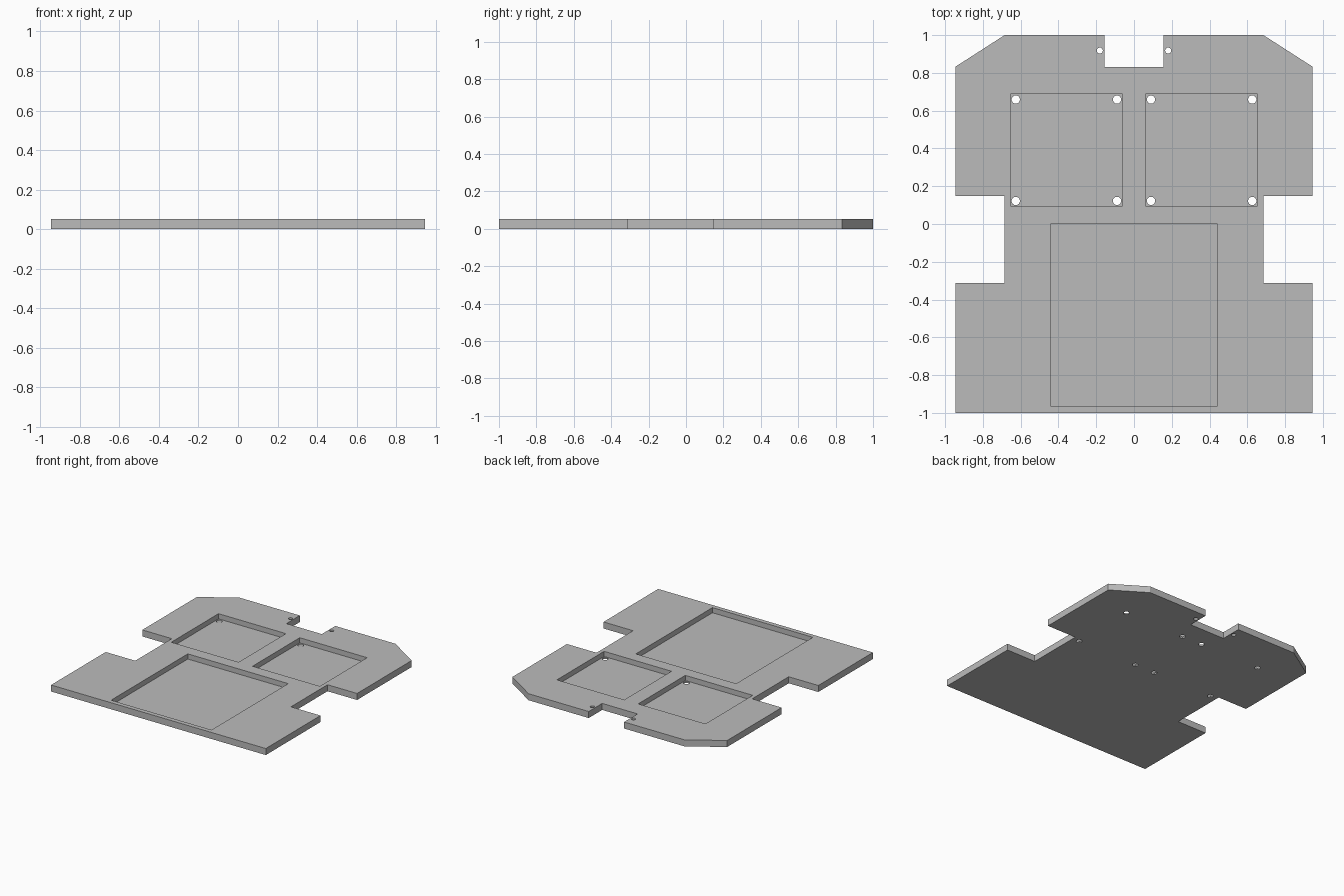
import bpy
import bmesh

T = 0.052        # plate thickness
FLOOR = 0.011    # height of the pocket floors

if "Cube" in bpy.data.objects:
    bpy.data.objects.remove(bpy.data.objects["Cube"], do_unlink=True)

grey = bpy.data.materials.new("plain grey")
grey.use_nodes = True
colour = (0.5, 0.5, 0.5, 1)
grey.diffuse_color = colour
grey.node_tree.nodes["Principled BSDF"].inputs["Base Color"].default_value = colour


def prism(name, outline, z0, z1):
    """Extrude a closed outline from z0 up to z1."""
    bm = bmesh.new()
    face = bm.faces.new([bm.verts.new((x, y, z0)) for x, y in outline])
    top = bmesh.ops.extrude_face_region(bm, geom=[face])["geom"]
    bmesh.ops.translate(bm, vec=(0, 0, z1 - z0),
                        verts=[v for v in top if isinstance(v, bmesh.types.BMVert)])
    bmesh.ops.recalc_face_normals(bm, faces=bm.faces)
    mesh = bpy.data.meshes.new(name)
    bm.to_mesh(mesh)
    bm.free()
    mesh.materials.append(grey)
    obj = bpy.data.objects.new(name, mesh)
    bpy.context.collection.objects.link(obj)
    return obj


def cut(target, cutter):
    """Subtract the cutter from the target and throw it away."""
    cutter.hide_render = True
    mod = target.modifiers.new("cut", "BOOLEAN")
    mod.operation = "DIFFERENCE"
    mod.solver = "EXACT"
    mod.object = cutter
    bpy.context.view_layer.objects.active = target
    bpy.ops.object.modifier_apply(modifier=mod.name)
    bpy.data.objects.remove(cutter, do_unlink=True)


def pocket(x0, x1, y0, y1):
    cut(plate, prism("pocket_cutter", [(x0, y0), (x1, y0), (x1, y1), (x0, y1)], FLOOR, T + 0.1))


def hole(x, y, radius):
    bpy.ops.mesh.primitive_cylinder_add(vertices=24, radius=radius, depth=0.4, location=(x, y, 0))
    cutter = bpy.context.object
    cutter.data.materials.append(grey)
    cut(plate, cutter)


# Base plate: right half of the outline, mirrored to the left
half = [(0.945, -1), (0.945, -0.313), (0.685, -0.313), (0.685, 0.147), (0.945, 0.147),
        (0.945, 0.833), (0.685, 1), (0.156, 1), (0.156, 0.831)]
plate = prism("base_plate", half + [(-x, y) for x, y in reversed(half)], 0, T)

# Large front pocket
pocket(-0.442, 0.442, -0.964, 0)

for side in (-1, 1):
    # Square rear pockets with a hole in each corner
    pocket(*sorted((side * 0.061, side * 0.654)), 0.095, 0.689)
    for x in (0.09, 0.626):
        for y in (0.122, 0.659):
            hole(side * x, y, 0.022)
    # Small holes beside the rear notch
    hole(side * 0.181, 0.918, 0.016)
